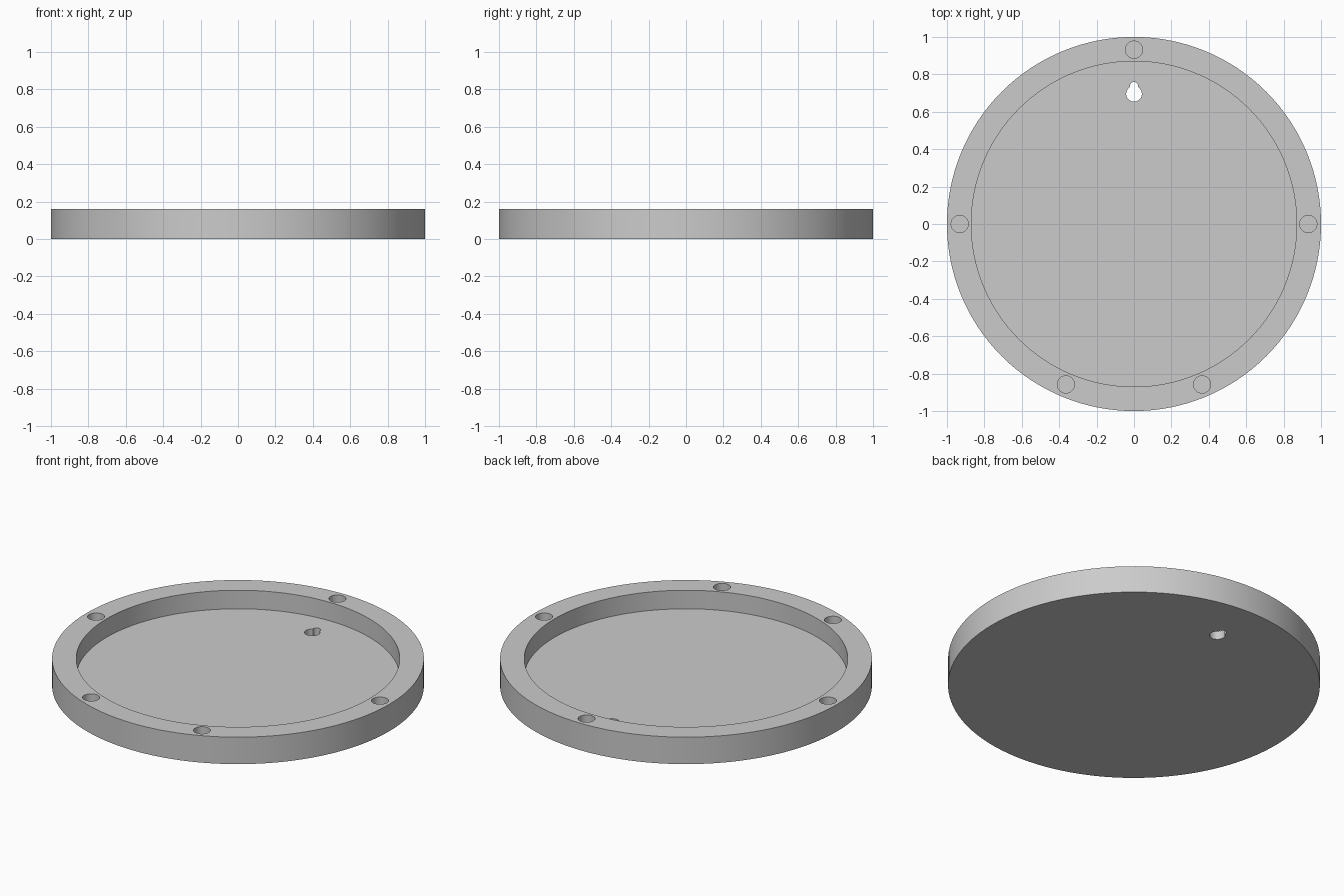
import bpy
import math

cube = bpy.data.objects.get("Cube")
if cube:
    bpy.data.objects.remove(cube, do_unlink=True)

HEIGHT, FLOOR = 0.16, 0.05
RIM_INNER = 0.87

grey = bpy.data.materials.new("plain grey")
grey.use_nodes = True
colour = (0.6, 0.6, 0.6, 1)
grey.diffuse_color = colour
grey.node_tree.nodes["Principled BSDF"].inputs["Base Color"].default_value = colour


def cylinder(name, radius, bottom, top, x=0, y=0, sides=32):
    bpy.ops.mesh.primitive_cylinder_add(
        vertices=sides, radius=radius, depth=top - bottom,
        location=(x, y, (bottom + top) / 2))
    obj = bpy.context.object
    obj.name = name
    obj.data.materials.append(grey)
    return obj


def cut(target, cutter):
    cutter.hide_render = True
    mod = target.modifiers.new("cut", "BOOLEAN")
    mod.operation = "DIFFERENCE"
    mod.solver = "EXACT"
    mod.object = cutter
    bpy.context.view_layer.objects.active = target
    bpy.ops.object.modifier_apply(modifier=mod.name)
    bpy.data.objects.remove(cutter, do_unlink=True)


# Round tray with a raised rim
tray = cylinder("round_tray", 1, 0, HEIGHT, sides=128)
cut(tray, cylinder("recess_cutter", RIM_INNER, FLOOR, HEIGHT + 0.1, sides=128))

# Blind sockets in the rim
for angle in (0, 90, 180, 247, 293):
    a = math.radians(angle)
    cut(tray, cylinder("socket_cutter", 0.046, FLOOR, HEIGHT + 0.1,
                       0.932 * math.cos(a), 0.932 * math.sin(a)))

# Keyhole through the floor: round opening plus a narrow slot above it
cut(tray, cylinder("keyhole_cutter", 0.042, -0.1, HEIGHT, 0, 0.696))
cut(tray, cylinder("keyhole_slot_cutter", 0.022, -0.1, HEIGHT, 0, 0.738))

# Smooth walls with sharp rims
bpy.ops.object.select_all(action="DESELECT")
tray.select_set(True)
bpy.context.view_layer.objects.active = tray
bpy.ops.object.shade_smooth_by_angle(angle=math.radians(30))
